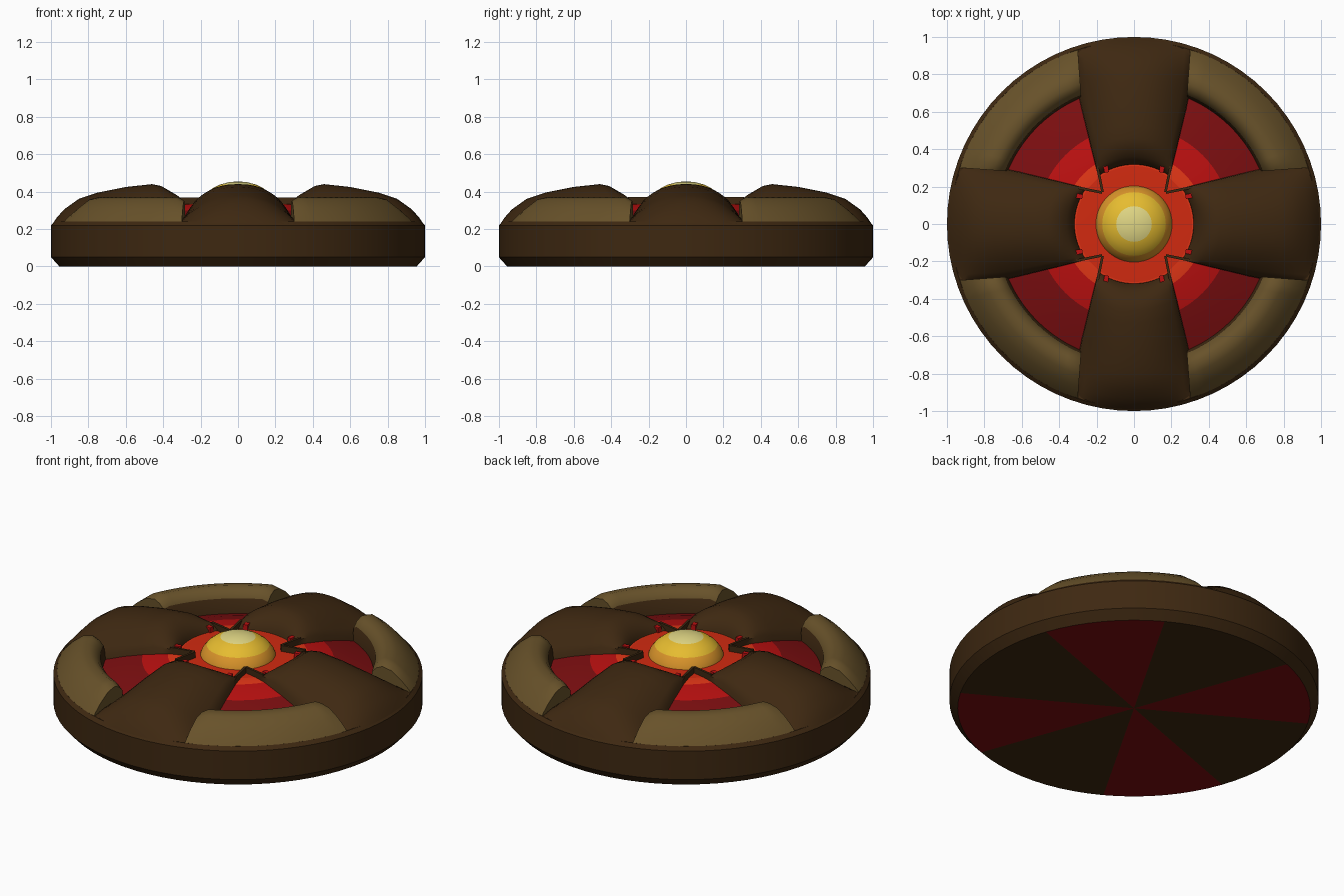
import bpy, bmesh
from math import sin, cos, asin, atan2, sqrt, radians, degrees, pi

if "Cube" in bpy.data.objects:
    bpy.data.objects.remove(bpy.data.objects["Cube"])


def material(name, hex_code):
    """Flat material from an sRGB hex colour."""
    srgb = [int(hex_code[i:i + 2], 16) / 255 for i in (0, 2, 4)]
    col = [c / 12.92 if c < 0.04 else ((c + 0.055) / 1.055) ** 2.4 for c in srgb] + [1]
    m = bpy.data.materials.new(name)
    m.use_nodes = True
    m.diffuse_color = col
    node = next(n for n in m.node_tree.nodes if n.type == 'BSDF_PRINCIPLED')
    node.inputs["Base Color"].default_value = col
    return m


BROWN = material("dark brown", "3e2811")
TAN = material("tan", "68522a")
DARK_RED = material("dark red", "7c0e10")
RED = material("red", "bc1010")
EMBER = material("orange red", "d22a10")
ORANGE = material("bright orange", "e23616")
AMBER = material("amber", "d8932a")
YELLOW = material("yellow", "e6bc30")
PALE = material("pale yellow", "e0d684")


def interp(table, x):
    """Piecewise linear lookup in (x, value) pairs."""
    for (x0, v0), (x1, v1) in zip(table, table[1:]):
        if x <= x1:
            return v0 + (v1 - v0) * max(0, (x - x0) / (x1 - x0))
    return table[-1][1]


def grid(name, rows, mats, rule=lambda row, centre: 0, angle=35):
    """Surface through rows of polar points (radius, angle, z)."""
    bm = bmesh.new()
    vs = [[bm.verts.new((r * cos(a), r * sin(a), z)) for r, a, z in row] for row in rows]
    for i in range(len(vs) - 1):
        for j in range(len(vs[0]) - 1):
            f = bm.faces.new((vs[i][j], vs[i + 1][j], vs[i + 1][j + 1], vs[i][j + 1]))
            f.material_index = rule(i, f.calc_center_median())
            f.smooth = True
    bmesh.ops.remove_doubles(bm, verts=bm.verts, dist=0.0001)
    me = bpy.data.meshes.new(name)
    bm.to_mesh(me)
    bm.free()
    for m in mats:
        me.materials.append(m)
    me.set_sharp_from_angle(angle=radians(angle))
    ob = bpy.data.objects.new(name, me)
    bpy.context.collection.objects.link(ob)
    return ob


def lathe(name, profile, mats, rule=lambda row, centre: 0, steps=72, angle=35):
    rows = [[(r, 2 * pi * k / steps, z) for k in range(steps + 1)] for r, z in profile]
    return grid(name, rows, mats, rule, angle)


# Base drum, with red sectors on the underside
def base_rule(row, c):
    turn = degrees(atan2(c.y, c.x)) % 90
    return 1 if c.z < 0.001 and 20 < turn < 60 else 0


lathe("base_drum", [(0.7, 0.22), (0.98, 0.24), (1, 0.22), (1, 0.05), (0.955, 0), (0, 0)],
      [BROWN, DARK_RED], base_rule)

# Shallow domed floor in coloured rings
lathe("glowing_floor",
      [(0.15, 0.335), (0.31, 0.335), (0.38, 0.33), (0.52, 0.3), (0.63, 0.27), (0.74, 0.232)],
      [EMBER, ORANGE, RED, DARK_RED], lambda row, c: min(row, 3), angle=20)

# Central core in three bands
core_r = [0, 0.05, 0.095, 0.135, 0.17, 0.195, 0.207, 0.21]
core = [(r, 0.3 + 0.155 * sqrt(max(0, 1 - (r / 0.21) ** 2))) for r in core_r]
lathe("core_dome", core + [(0.21, 0.28)], [PALE, YELLOW, AMBER],
      lambda row, c: 0 if row < 2 else 1 if row < 4 else 2, steps=48)

# Spoke width, ridge height and edge height by radius
WIDTH = [(0.31, 0.188), (0.46, 0.225), (0.725, 0.288), (1, 0.312)]
RIDGE = [(0.31, 0.26), (0.32, 0.35), (0.36, 0.4), (0.41, 0.43), (0.46, 0.44), (0.6, 0.425),
         (0.75, 0.395), (0.85, 0.362), (0.93, 0.305), (0.97, 0.26), (0.99, 0.23)]
EDGE = [(0.31, 0.26), (0.32, 0.34), (0.36, 0.36), (0.46, 0.355), (0.6, 0.31),
        (0.73, 0.262), (0.9, 0.25), (0.99, 0.23)]


def half_angle(r):
    return asin(interp(WIDTH, r) / r)


# Four arched spokes with skirts down to the floor
radii = sorted({r for r, z in RIDGE} | {0.53, 0.67, 0.8, 0.89})
for k in range(4):
    mid = k * pi / 2
    rows = []
    for r in radii:
        ridge, edge, half = interp(RIDGE, r), interp(EDGE, r), half_angle(r)
        row = [(r, mid + u / 8 * half, edge + (ridge - edge) * (1 - abs(u / 8) ** 2.3))
               for u in range(-8, 9)]
        flare = half + 0.012 / r
        rows.append([(r, mid - flare, 0.2)] + row + [(r, mid + flare, 0.2)])
    grid("spoke_%d" % (k + 1), rows, [BROWN], angle=50)

# Four raised rim panels between the spokes
PANEL = [(0.73, 0.22), (0.745, 0.32), (0.77, 0.352), (0.805, 0.372), (0.86, 0.358),
         (0.92, 0.31), (0.965, 0.26), (0.985, 0.232)]
for k in range(4):
    rows = []
    for r, z in PANEL:
        lo = k * pi / 2 + half_angle(r) - 0.01
        hi = (k + 1) * pi / 2 - half_angle(r) + 0.01
        row = []
        for j in range(19):
            end = 0.02 * (z - 0.22) / 0.15 if j in (0, 18) else 0
            row.append((r, lo + (hi - lo) * j / 18, z - end))
        rows.append([(r, lo, 0.21)] + row + [(r, hi, 0.21)])
    grid("rim_panel_%d" % (k + 1), rows, [BROWN, TAN], lambda row, c: min(row, 1), angle=45)


# Thin fins and small tabs where the spokes meet the core ring
def block(name, x, y, size, turn, mat, z):
    bpy.ops.mesh.primitive_cube_add(size=1, location=(x, y, z), rotation=(0, 0, turn))
    ob = bpy.context.object
    ob.name = name
    ob.scale = size
    ob.data.materials.append(mat)


for k in range(4):
    for side in (-1, 1):
        mid = k * pi / 2
        for name, along, across, size, mat, z in (
                ("corner_fin", 0.24, 0.182, (0.14, 0.014, 0.07), BROWN, 0.335),
                ("ring_tab", 0.3, 0.15, (0.05, 0.025, 0.05), RED, 0.34)):
            y = side * across
            block("%s_%d_%s" % (name, k + 1, "left" if side > 0 else "right"),
                  along * cos(mid) - y * sin(mid), along * sin(mid) + y * cos(mid),
                  size, mid + side * 0.2, mat, z)
